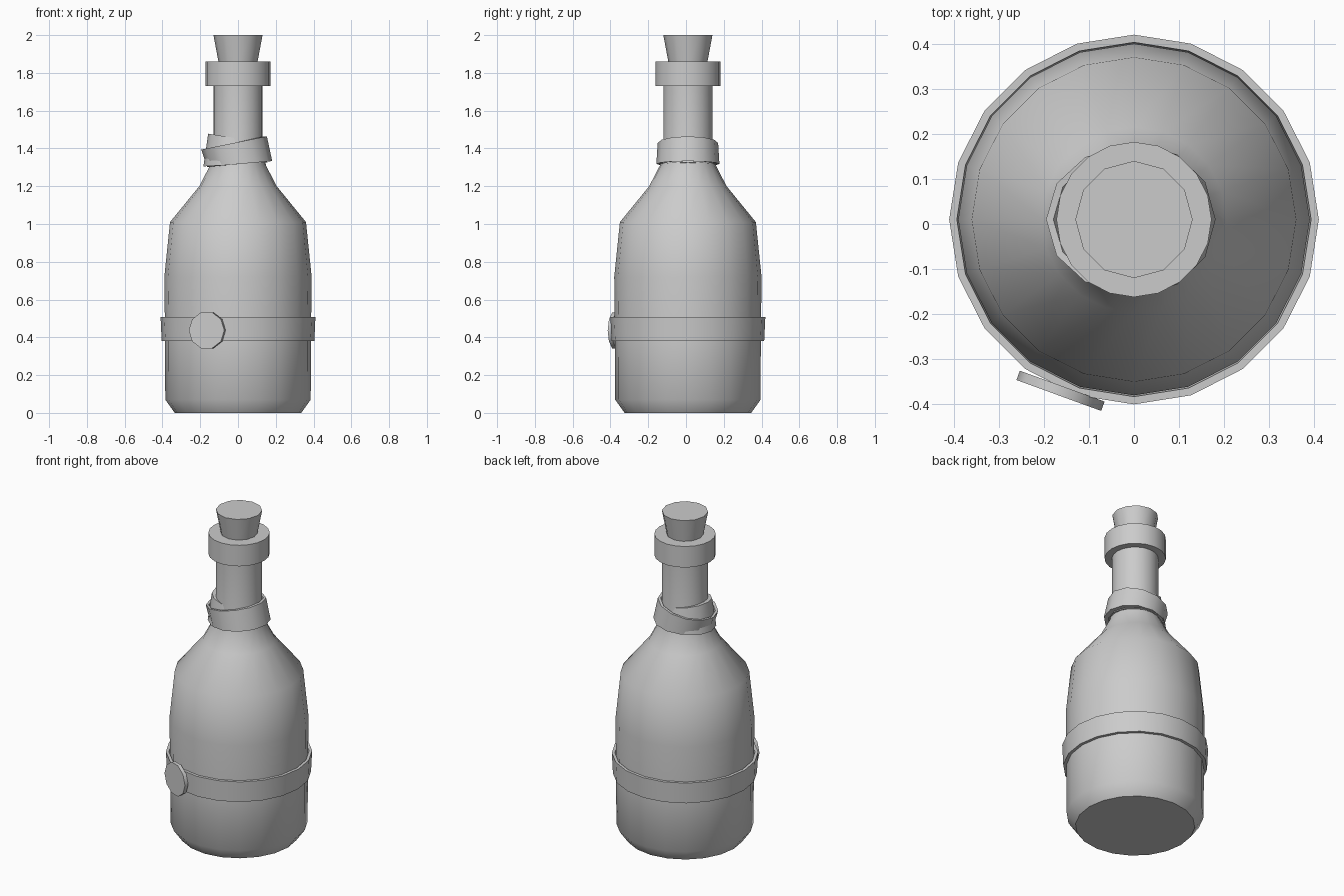
import bpy, math
from math import cos, sin, pi

if "Cube" in bpy.data.objects:
    bpy.data.objects.remove(bpy.data.objects["Cube"])

CY = 0.01  # y of the bottle axis


def loft(name, rings, caps=True, closed=False, smooth=40):
    """Skin a stack of equal-sized point loops."""
    n = len(rings[0])
    verts = [p for r in rings for p in r]
    faces = []
    m = len(rings)
    for k in range(m if closed else m - 1):
        a, b = k * n, ((k + 1) % m) * n
        for i in range(n):
            j = (i + 1) % n
            faces.append((a + i, a + j, b + j, b + i))
    if caps and not closed:
        faces.append(tuple(reversed(range(n))))
        faces.append(tuple(range((m - 1) * n, m * n)))
    me = bpy.data.meshes.new(name)
    me.from_pydata(verts, [], faces)
    ob = bpy.data.objects.new(name, me)
    bpy.context.collection.objects.link(ob)
    bpy.ops.object.select_all(action='DESELECT')
    ob.select_set(True)
    bpy.context.view_layer.objects.active = ob
    bpy.ops.object.shade_smooth_by_angle(angle=math.radians(smooth))
    return ob


def ring(n, rx, z, ry=None, cx=0, tilt=0):
    """Horizontal loop; tilt is the height change from centre to the +x side."""
    ry = rx if ry is None else ry
    return [(cx + rx * cos(2 * pi * i / n), CY + ry * sin(2 * pi * i / n),
             z + tilt * cos(2 * pi * i / n)) for i in range(n)]


def lathe(name, n, profile, **kw):
    return loft(name, [ring(n, r, z) for r, z in profile], **kw)


# Bottle: body, shoulder, neck and lip
lathe("bottle", 20, [(0.335, 0), (0.385, 0.07), (0.386, 0.38), (0.39, 0.72),
                     (0.36, 1.01), (0.205, 1.20), (0.148, 1.31), (0.13, 1.42),
                     (0.13, 1.73), (0.172, 1.73), (0.172, 1.86)])

# Cork
lathe("cork", 12, [(0.10, 1.84), (0.13, 2.0)])

# Band around the body
lathe("body_band", 20, [(0.404, 0.38), (0.41, 0.507), (0.393, 0.507), (0.38, 0.38)],
      closed=True)

# Round seal on the band, turned 20 degrees to the left
ang = math.radians(20)
ux, uy = cos(ang), -sin(ang)
nx, ny = -sin(ang), -cos(ang)
seal = []
for d in (-0.011, 0.011):
    seal.append([(-0.163 + 0.1 * cos(t) * ux + d * nx,
                  -0.37 + 0.1 * cos(t) * uy + d * ny,
                  0.437 + 0.1 * sin(t))
                 for t in (2 * pi * i / 10 for i in range(10))])
loft("seal", seal)

# Slanted wrap around the neck
loft("neck_wrap", [ring(12, 0.172, 1.318, 0.167, 0.009, 0.015),
                   ring(12, 0.174, 1.429, 0.16, -0.021, 0.035),
                   ring(12, 0.158, 1.429, 0.145, -0.021, 0.035),
                   ring(12, 0.145, 1.318, 0.14, 0.005, 0.015)], closed=True)

# Second turn of the wrap, rising on the left
loft("neck_wrap_inner", [ring(12, 0.17, 1.315, 0.155, -0.013, 0.01),
                         ring(12, 0.128, 1.458, 0.128, -0.03, -0.02)])
